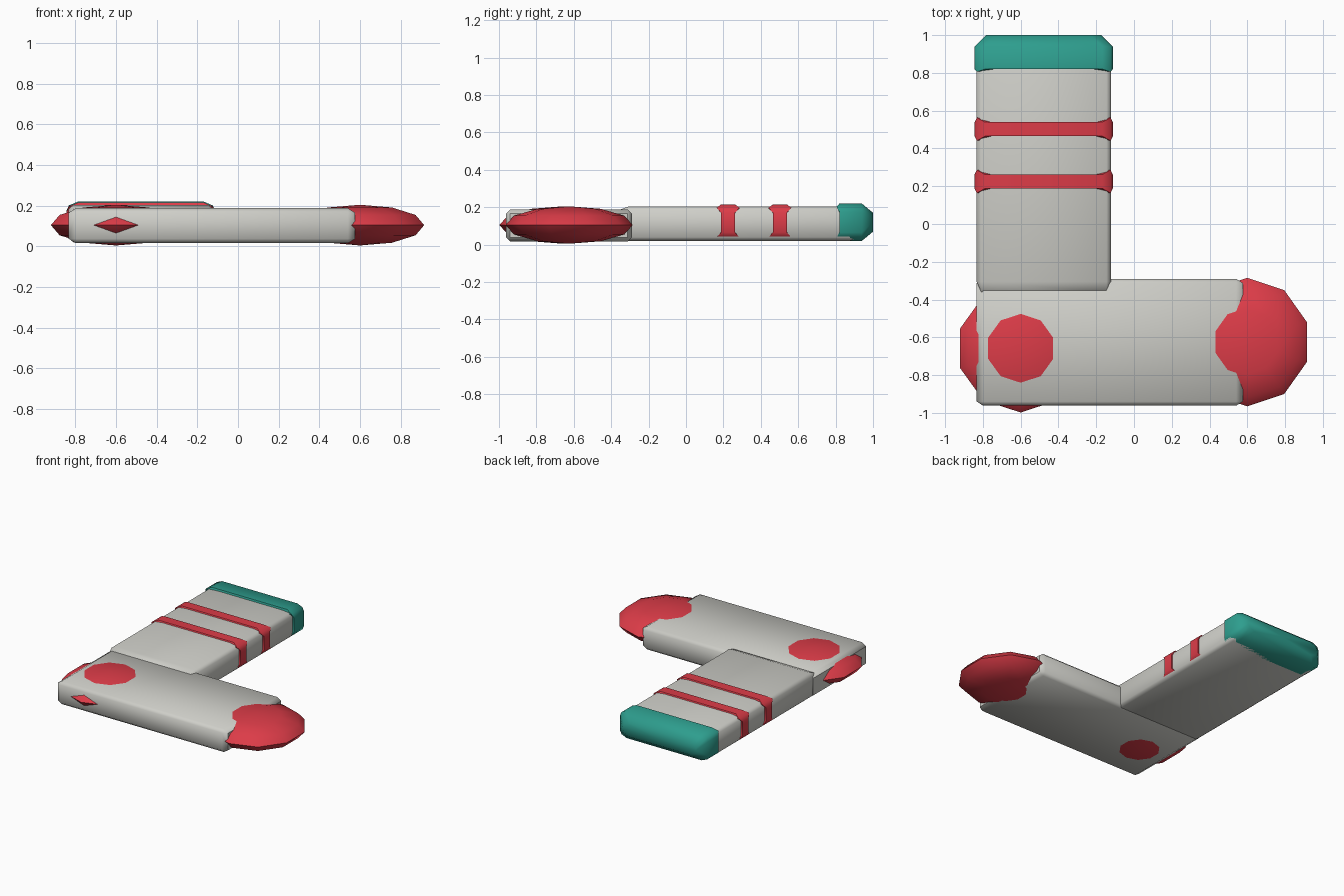
import bpy, bmesh, math
from itertools import product
from mathutils import Vector

cube = bpy.data.objects.get("Cube")
if cube:
    bpy.data.objects.remove(cube, do_unlink=True)


def material(name, rgb):
    m = bpy.data.materials.new(name)
    m.use_nodes = True
    m.diffuse_color = (*rgb, 1)
    m.node_tree.nodes["Principled BSDF"].inputs["Base Color"].default_value = (*rgb, 1)
    return m


GREY = material("light grey", (0.62, 0.62, 0.58))
RED = material("red", (0.72, 0.045, 0.065))
TEAL = material("teal", (0.027, 0.34, 0.27))


def finish(name, bm, mat, angle=50):
    bmesh.ops.recalc_face_normals(bm, faces=bm.faces)
    mesh = bpy.data.meshes.new(name)
    bm.to_mesh(mesh)
    bm.free()
    mesh.materials.append(mat)
    ob = bpy.data.objects.new(name, mesh)
    bpy.context.collection.objects.link(ob)
    bpy.ops.object.select_all(action="DESELECT")
    ob.select_set(True)
    bpy.context.view_layer.objects.active = ob
    bpy.ops.object.shade_smooth_by_angle(angle=math.radians(angle))
    return ob


def chamfer_box(name, lo, hi, bevel, mat):
    """Box with a different chamfer depth along each axis."""
    lo, hi, bevel = Vector(lo), Vector(hi), Vector(bevel)
    mid, half = (lo + hi) / 2, (hi - lo) / 2
    bm = bmesh.new()
    for signs in product((-1, 1), repeat=3):
        for axis in range(3):
            p = half - bevel
            p[axis] = half[axis]
            bm.verts.new(mid + Vector(s * c for s, c in zip(signs, p)))
    bmesh.ops.convex_hull(bm, input=bm.verts)
    bmesh.ops.dissolve_limit(bm, angle_limit=0.01, verts=bm.verts, edges=bm.edges)
    return finish(name, bm, mat)


def ellipsoid(name, centre, radii):
    bm = bmesh.new()
    bmesh.ops.create_uvsphere(bm, u_segments=10, v_segments=6, radius=1)
    # one vertex of each ring points along +y
    for v in bm.verts:
        lat = math.hypot(v.co.x, v.co.y)
        if lat > 0.01:
            step = math.radians(36)
            a = math.atan2(v.co.y, v.co.x) - math.radians(90)
            a = round(a / step) * step + math.radians(90)
            v.co.x, v.co.y = lat * math.cos(a), lat * math.sin(a)
        v.co = Vector(r * c for r, c in zip(radii, v.co)) + Vector(centre)
    return finish(name, bm, RED)


def sleeve(name, centre, half, rings, mat):
    """Rounded collar lofted along y; each ring is (y, inset, corner flare)."""
    cx, cz = centre
    bm = bmesh.new()
    loops = []
    for y, inset, flare in rings:
        hx, hz = half[0] - inset, half[1] - inset * 0.8
        corner = [(hx, hz - 0.045, 0), (hx - 0.012, hz - 0.018, flare), (hx - 0.055, hz, 0)]
        loop = []
        for sx, sz in ((1, 1), (-1, 1), (-1, -1), (1, -1)):
            for px, pz, f in corner if sx * sz > 0 else corner[::-1]:
                loop.append(bm.verts.new((cx + sx * px, y + f, cz + sz * pz)))
        loops.append(loop)
    n = len(loops[0])
    for a, b in zip(loops, loops[1:]):
        for i in range(n):
            j = (i + 1) % n
            bm.faces.new((a[i], a[j], b[j], b[i]))
    for loop, ring in ((loops[0], rings[0]), (loops[-1], rings[-1])):
        hub = bm.verts.new((cx, ring[0], cz))
        for i in range(n):
            bm.faces.new((loop[i], loop[(i + 1) % n], hub))
    return finish(name, bm, mat)


# Sock body
chamfer_box("leg", (-0.833, -0.36, 0.02), (-0.122, 0.93, 0.205), (0.024, 0.055, 0.02), GREY)
chamfer_box("foot", (-0.833, -0.962, 0.016), (0.576, -0.29, 0.188), (0.035, 0.022, 0.022), GREY)

# Toe and heel patches
ellipsoid("toe", (0.6, -0.625, 0.105), (0.332, 0.34, 0.1))
ellipsoid("heel", (-0.6, -0.658, 0.105), (0.337, 0.34, 0.1))

# Stripes around the leg
for name, y in (("lower_stripe", 0.225), ("upper_stripe", 0.502)):
    sleeve(name, (-0.478, 0.118), (0.366, 0.0975),
           [(y - 0.037, 0, -0.024), (y + 0.037, 0, 0.024)], RED)

# Cuff with a chamfered open end
sleeve("cuff", (-0.478, 0.12), (0.366, 0.1),
       [(0.82, 0, -0.014), (0.94, 0, 0), (1.0, 0.062, 0)], TEAL)
